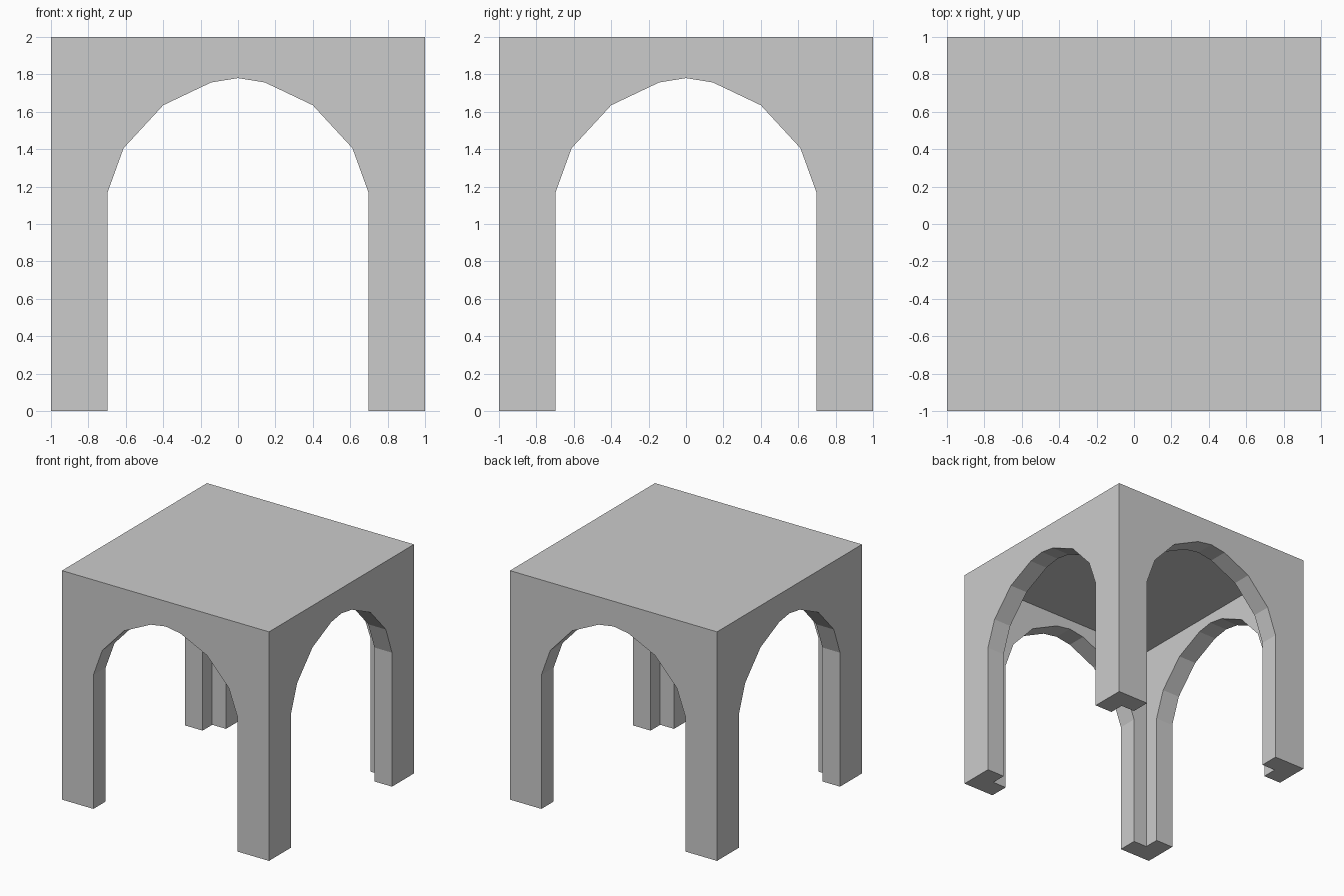
import bpy, bmesh
from mathutils import Matrix

if "Cube" in bpy.data.objects:
    bpy.data.objects.remove(bpy.data.objects["Cube"])

WALL = 0.17       # wall thickness
CEILING = 1.865   # underside of the roof slab

# Right half of the arch opening, springing point up to the crown
ARCH = [(0.697, -0.2), (0.697, 1.17), (0.612, 1.405), (0.40, 1.635), (0.143, 1.757)]


def make_object(name, bm):
    bmesh.ops.recalc_face_normals(bm, faces=bm.faces)
    mesh = bpy.data.meshes.new(name)
    bm.to_mesh(mesh)
    bm.free()
    obj = bpy.data.objects.new(name, mesh)
    bpy.context.collection.objects.link(obj)
    return obj


def box(name, half, z0, z1):
    bm = bmesh.new()
    bmesh.ops.create_cube(bm, size=1)
    bmesh.ops.scale(bm, vec=(2 * half, 2 * half, z1 - z0), verts=bm.verts)
    bmesh.ops.translate(bm, vec=(0, 0, (z0 + z1) / 2), verts=bm.verts)
    return make_object(name, bm)


def arch_tunnel(name, angle):
    bm = bmesh.new()
    outline = ARCH + [(0, 1.78)] + [(-x, z) for x, z in reversed(ARCH)]
    face = bm.faces.new([bm.verts.new((x, -1.5, z)) for x, z in outline])
    ext = bmesh.ops.extrude_face_region(bm, geom=[face], use_keep_orig=True)
    moved = [v for v in ext["geom"] if isinstance(v, bmesh.types.BMVert)]
    bmesh.ops.translate(bm, vec=(0, 3, 0), verts=moved)
    bmesh.ops.rotate(bm, matrix=Matrix.Rotation(angle, 3, 'Z'), verts=bm.verts)
    return make_object(name, bm)


# Solid block, hollowed out and pierced by an arch in each direction
pavilion = box("arched_pavilion", 1, 0, 2)
cutters = [
    box("hollow_cutter", 1 - WALL, -0.2, CEILING),
    arch_tunnel("front_arch_cutter", 0),
    arch_tunnel("side_arch_cutter", 1.5707963),
]
for cutter in cutters:
    mod = pavilion.modifiers.new(cutter.name, 'BOOLEAN')
    mod.operation = 'DIFFERENCE'
    mod.solver = 'EXACT'
    mod.object = cutter
    cutter.hide_render = True

# Apply the cuts and clear away the cutters
bpy.context.view_layer.objects.active = pavilion
for mod in list(pavilion.modifiers):
    bpy.ops.object.modifier_apply(modifier=mod.name)
for cutter in cutters:
    bpy.data.objects.remove(cutter, do_unlink=True)
